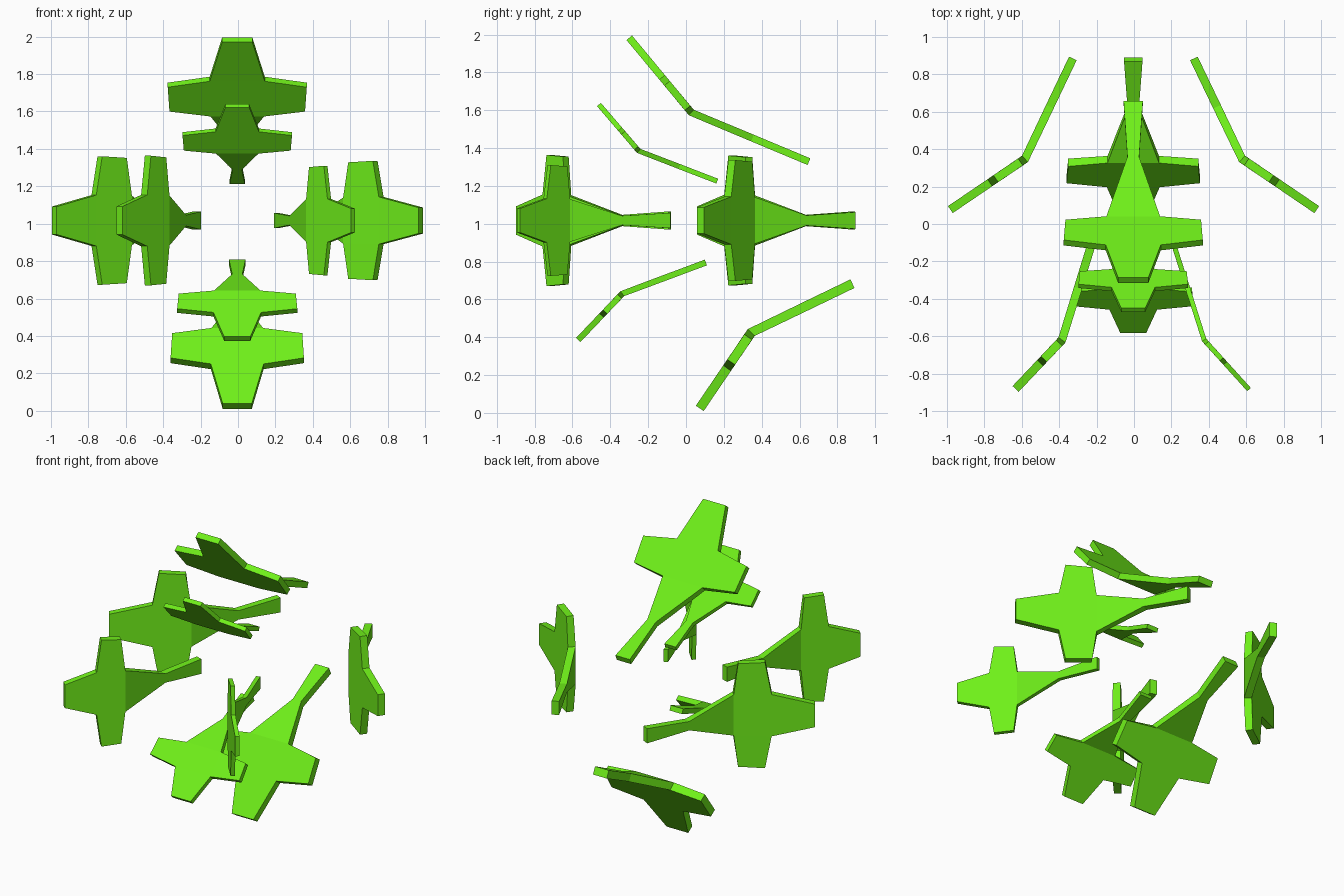
import bpy, bmesh
from mathutils import Vector

if "Cube" in bpy.data.objects:
    bpy.data.objects.remove(bpy.data.objects["Cube"])

green = bpy.data.materials.new("leaf_green")
green.diffuse_color = (0.16, 0.87, 0.01, 1)
green.use_nodes = True
green.node_tree.nodes["Principled BSDF"].inputs["Base Color"].default_value = green.diffuse_color

# Outline stations: (segment, fraction along it, half width relative to arm span)
STATIONS = {
    "tip": (0, 0.0, 0.22), "shoulder": (0, 0.53, 0.40),
    "arm_a": (0, 0.61, 1.01), "arm_b": (0, 0.94, 0.985),
    "inner": (0, 1.0, 0.39), "neck": (1, 0.52, 0.085), "end": (1, 1.0, 0.14),
}


def leaf(name, path, span, thick, upright):
    """Bent cross-shaped leaf. path = tip, bend, stem end in the YZ plane,
    or in the XY plane when upright."""
    pts = [Vector((p[0], p[1], 1.017)) if upright else Vector((-0.004, p[0], p[1])) for p in path]
    axis = Vector((0, 0, 1)) if upright else Vector((1, 0, 0))
    bm = bmesh.new()
    v = {}
    for key, (seg, f, w) in STATIONS.items():
        c = pts[seg].lerp(pts[seg + 1], f)
        for s in (-1, 1):
            v[key, s] = bm.verts.new(c + axis * (s * w * span))
    # central strip: blade tip, blade middle, taper, stem
    strip = ["tip", "shoulder", "inner", "neck", "end"]
    for a, b in zip(strip, strip[1:]):
        bm.faces.new((v[a, -1], v[a, 1], v[b, 1], v[b, -1]))
    # side arms
    for s in (-1, 1):
        bm.faces.new([v[k, s] for k in ("shoulder", "arm_a", "arm_b", "inner")])
    bmesh.ops.recalc_face_normals(bm, faces=bm.faces[:])
    me = bpy.data.meshes.new(name)
    bm.to_mesh(me)
    bm.free()
    me.materials.append(green)
    ob = bpy.data.objects.new(name, me)
    bpy.context.collection.objects.link(ob)
    sol = ob.modifiers.new("thickness", "SOLIDIFY")
    sol.thickness = thick
    sol.offset = 0
    sol.use_even_offset = True


# Upper and lower leaves (y, z paths)
leaf("top_large_leaf", [(-0.30, 1.983), (0.028, 1.588), (0.65, 1.328)], 0.368, 0.038, False)
leaf("top_small_leaf", [(-0.46, 1.63), (-0.25, 1.385), (0.165, 1.225)], 0.29, 0.027, False)
leaf("bottom_small_leaf", [(-0.57, 0.385), (-0.337, 0.63), (0.105, 0.795)], 0.318, 0.032, False)
leaf("bottom_large_leaf", [(0.073, 0.024), (0.345, 0.425), (0.88, 0.683)], 0.353, 0.05, False)

# Side leaves standing upright (x, y paths)
leaf("left_back_leaf", [(-0.982, 0.077), (-0.583, 0.348), (-0.327, 0.885)], 0.34, 0.045, True)
leaf("right_back_leaf", [(0.977, 0.077), (0.578, 0.348), (0.32, 0.885)], 0.316, 0.045, True)
leaf("left_front_leaf", [(-0.633, -0.882), (-0.385, -0.62), (-0.22, -0.085)], 0.343, 0.045, True)
leaf("right_front_leaf", [(0.615, -0.885), (0.375, -0.62), (0.205, -0.085)], 0.29, 0.026, True)
